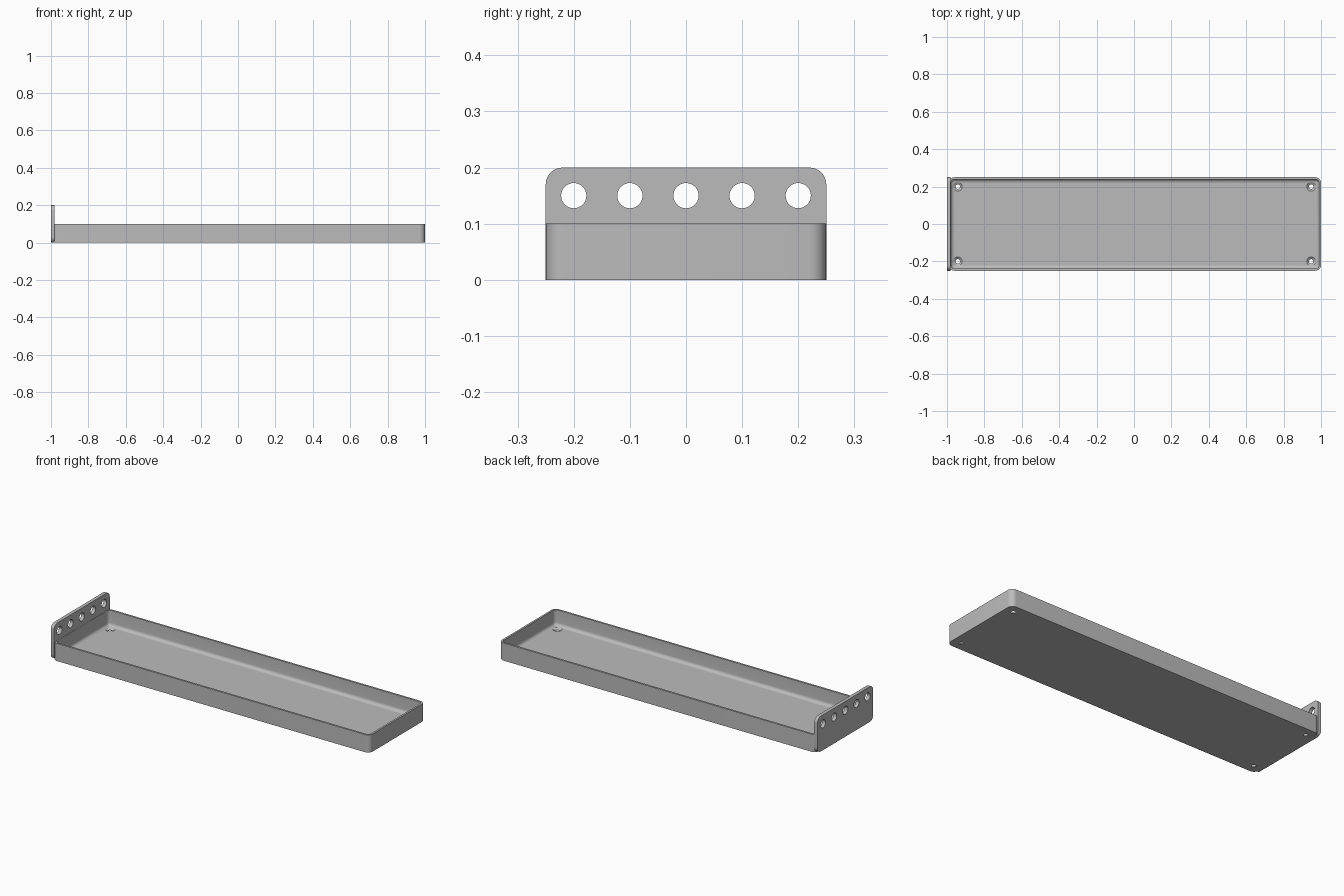
import bpy, bmesh, math
from mathutils import Matrix, Vector

if "Cube" in bpy.data.objects:
    bpy.data.objects.remove(bpy.data.objects["Cube"])

grey = bpy.data.materials.new("plain grey")
grey.diffuse_color = (0.5, 0.5, 0.5, 1)
grey.use_nodes = True
grey.node_tree.nodes["Principled BSDF"].inputs["Base Color"].default_value = (0.5, 0.5, 0.5, 1)


def rounded_rect(hx, hy, r, seg=8):
    """Outline points of a rounded rectangle, counter-clockwise."""
    pts = []
    for k, (sx, sy) in enumerate(((1, 1), (-1, 1), (-1, -1), (1, -1))):
        for i in range(seg + 1):
            a = math.pi / 2 * (k + i / seg)
            pts.append((sx * (hx - r) + r * math.cos(a), sy * (hy - r) + r * math.sin(a)))
    return pts


def loft(name, layers):
    """Skin equal outlines, each given as (points, height), and cap both ends."""
    bm = bmesh.new()
    rings = [[bm.verts.new((x, y, z)) for x, y in pts] for pts, z in layers]
    for a, b in zip(rings, rings[1:]):
        n = len(a)
        for i in range(n):
            j = (i + 1) % n
            bm.faces.new((a[i], a[j], b[j], b[i]))
    bm.faces.new(rings[0][::-1])
    bm.faces.new(rings[-1])
    bmesh.ops.recalc_face_normals(bm, faces=bm.faces)
    return make_object(name, bm)


def make_object(name, bm):
    mesh = bpy.data.meshes.new(name)
    bm.to_mesh(mesh)
    bm.free()
    mesh.materials.append(grey)
    obj = bpy.data.objects.new(name, mesh)
    bpy.context.collection.objects.link(obj)
    return obj


def add_cone(bm, place, r1, r2, depth):
    bmesh.ops.create_cone(bm, cap_ends=True, segments=32, radius1=r1, radius2=r2,
                          depth=depth, matrix=place)


def cut(target, cutter):
    cutter.hide_render = True
    cutter.hide_viewport = True
    mod = target.modifiers.new("holes", "BOOLEAN")
    mod.operation = "DIFFERENCE"
    mod.object = cutter
    mod.solver = "EXACT"
    mod.use_self = True


# Tray: rounded walls with a fillet running into the floor
half_x, half_y, corner, height = 0.995, 0.25, 0.03, 0.1
wall, floor, fillet = 0.011, 0.012, 0.018
shift = 0.005


def inset(d):
    return rounded_rect(half_x - d, half_y - d, corner - d)


layers = [(inset(0), 0), (inset(0), height), (inset(wall), height)]
for i in range(7):
    a = math.pi / 2 * i / 6
    layers.append((inset(wall + fillet * (1 - math.cos(a))),
                   floor + fillet * (1 - math.sin(a))))
tray = loft("tray", layers)
tray.location.x = shift

# Screw holes with countersinks in the tray floor
bm = bmesh.new()
for sx in (-1, 1):
    for sy in (-1, 1):
        spot = Vector((sx * 0.945 + 0.0025, sy * 0.2, 0))
        add_cone(bm, Matrix.Translation(spot), 0.012, 0.012, 0.08)
cut(tray, make_object("screw_hole_cutter", bm))
bm = bmesh.new()
for sx in (-1, 1):
    for sy in (-1, 1):
        spot = Vector((sx * 0.945 + 0.0025, sy * 0.2, floor - 0.003))
        add_cone(bm, Matrix.Translation(spot), 0.012, 0.028, 0.012)
cut(tray, make_object("countersink_cutter", bm))

# End plate: upright rounded panel with a row of holes
thick = 0.02
outline = rounded_rect(0.1, 0.25, 0.03)
end_plate = loft("end_plate", [(outline, -thick / 2), (outline, thick / 2)])
end_plate.rotation_euler.y = math.pi / 2
end_plate.location = (-0.99, 0, 0.1)

bm = bmesh.new()
for i in range(-2, 3):
    place = Matrix.Translation((-0.99, i * 0.1, 0.15)) @ Matrix.Rotation(math.pi / 2, 4, "Y")
    add_cone(bm, place, 0.0225, 0.0225, 0.1)
cut(end_plate, make_object("plate_hole_cutter", bm))

# Bake the cuts and shade smooth with sharp edges
bpy.context.view_layer.update()
for obj in (tray, end_plate):
    bpy.ops.object.select_all(action="DESELECT")
    obj.select_set(True)
    bpy.context.view_layer.objects.active = obj
    for mod in list(obj.modifiers):
        bpy.ops.object.modifier_apply(modifier=mod.name)
    bpy.ops.object.shade_smooth_by_angle(angle=math.radians(30))
for obj in list(bpy.data.objects):
    if obj.name.endswith("_cutter"):
        bpy.data.objects.remove(obj)
